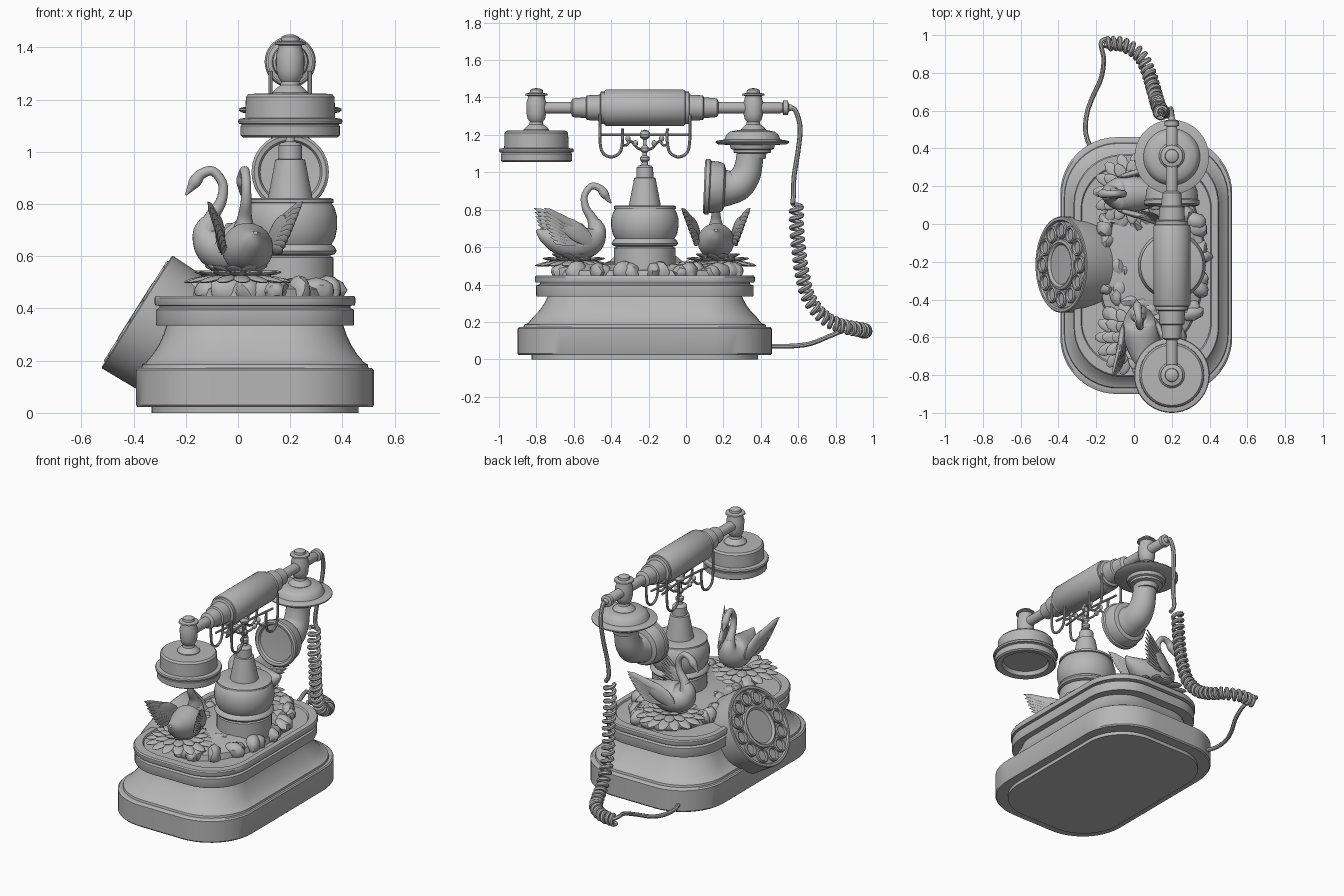
import bpy, bmesh, math, random
from mathutils import Vector, Matrix

random.seed(4)
GREY = bpy.data.materials.new("plain_grey")
GREY.diffuse_color = (0.47, 0.47, 0.47, 1)
HX, COLY = 0.2, -0.22          # handset / column centre


def finish(name, bm, matrix=Matrix()):
    bmesh.ops.remove_doubles(bm, verts=bm.verts, dist=1e-5)
    bmesh.ops.recalc_face_normals(bm, faces=bm.faces)
    me = bpy.data.meshes.new(name)
    bm.to_mesh(me)
    bm.free()
    me.materials.append(GREY)
    ob = bpy.data.objects.new(name, me)
    ob.matrix_world = matrix
    bpy.context.collection.objects.link(ob)
    return ob


def skin(bm, rings):
    """Bridge equal rings of points and cap both ends."""
    rows = [[bm.verts.new(p) for p in r] for r in rings]
    n = len(rows[0])
    for a, b in zip(rows, rows[1:]):
        for i in range(n):
            j = (i + 1) % n
            bm.faces.new((a[i], a[j], b[j], b[i]))
    bm.faces.new(rows[0])
    bm.faces.new(rows[-1])


def lathe(name, profile, origin=(0, 0, 0), axis=(0, 0, 1), n=48):
    bm = bmesh.new()
    ang = [2 * math.pi * i / n for i in range(n)]
    skin(bm, [[(r * math.cos(a), r * math.sin(a), z) for a in ang] for r, z in profile])
    rot = Vector((0, 0, 1)).rotation_difference(Vector(axis)).to_matrix().to_4x4()
    return finish(name, bm, Matrix.Translation(origin) @ rot)


def spline(pts, k=8):
    """Catmull-Rom samples through (x, y, z, radius) points."""
    p = [Vector(q) for q in pts]
    p = [2 * p[0] - p[1]] + p + [2 * p[-1] - p[-2]]
    out = []
    for a, b, c, d in zip(p, p[1:], p[2:], p[3:]):
        for i in range(k):
            t = i / k
            out.append(0.5 * (2 * b + (c - a) * t + (2 * a - 5 * b + 4 * c - d) * t * t
                              + (3 * b - a - 3 * c + d) * t ** 3))
    return out + [p[-2]]


def frames(pts):
    """Twist-free side vectors along a path."""
    res, u = [], None
    for i, q in enumerate(pts):
        t = (pts[min(i + 1, len(pts) - 1)] - pts[max(i - 1, 0)]).to_3d().normalized()
        u = t.orthogonal() if u is None else u - t * u.dot(t)
        u.normalize()
        res.append((u.copy(), t.cross(u)))
    return res


def sweep(bm, pts, n=10):
    ang = [2 * math.pi * i / n for i in range(n)]
    skin(bm, [[q.to_3d() + (u * math.cos(a) + v * math.sin(a)) * q[3] for a in ang]
              for q, (u, v) in zip(pts, frames(pts))])


def tube(name, pts, n=12, k=8, matrix=Matrix()):
    bm = bmesh.new()
    sweep(bm, spline(pts, k), n)
    return finish(name, bm, matrix)


def blade(bm, p, q, width, thick, up=(0, 0, 1), u=10, v=8):
    """Ellipsoid stretched from p to q: petals, feathers, bodies."""
    p, q = Vector(p), Vector(q)
    x = (q - p).normalized()
    y = Vector(up).cross(x).normalized()
    z = x.cross(y)
    s = ((q - p).length / 2, width / 2, thick / 2)
    m = Matrix([[x[i] * s[0], y[i] * s[1], z[i] * s[2], (p[i] + q[i]) / 2] for i in range(3)] + [[0, 0, 0, 1]])
    bmesh.ops.create_uvsphere(bm, u_segments=u, v_segments=v, radius=1, matrix=m)


# stepped, waisted plinth
def outline(sx, sy, z, hx=0.455, hy=0.68, r=0.3, k=12):
    pts = []
    for c, (ex, ey) in enumerate(((1, 1), (-1, 1), (-1, -1), (1, -1))):
        for i in range(k + 1):
            a = math.pi / 2 * (c + i / k)
            pts.append((0.065 + sx * (ex * (hx - r) + r * math.cos(a)),
                        COLY + sy * (ey * (hy - r) + r * math.sin(a)), z))
    return pts


bm = bmesh.new()
skin(bm, [outline(a, a + 0.02 * (a < 0.9), z) for a, z in (
    (0.87, 0), (0.87, 0.022), (0.99, 0.022), (1, 0.03), (1, 0.165), (0.985, 0.172), (0.955, 0.172),
    (0.95, 0.185), (0.915, 0.195), (0.86, 0.225), (0.81, 0.26), (0.77, 0.3), (0.745, 0.335),
    (0.83, 0.335), (0.835, 0.342), (0.835, 0.395), (0.805, 0.402), (0.805, 0.41), (0.84, 0.412),
    (0.845, 0.42), (0.845, 0.44), (0.835, 0.448), (0.76, 0.448), (0.75, 0.438))])
finish("base", bm)

# tilted rotary dial
DIAL, N = Vector((-0.388, -0.215, 0.388)), Vector((-0.845, 0, 0.534))
lathe("dial_housing", [(0.16, -0.33), (0.235, -0.23), (0.25, -0.19), (0.255, -0.004), (0.25, 0), (0.236, 0),
                       (0.23, -0.01), (0.135, -0.01), (0.132, 0.004), (0.118, 0.008), (0.11, 0.004),
                       (0.105, -0.004), (0, -0.004)], DIAL, N, 64)
side = Vector((0, 1, 0))
rise = N.cross(side)
for i in range(12):
    a = 2 * math.pi * i / 12
    c = DIAL + (side * math.cos(a) + rise * math.sin(a)) * 0.183
    lathe("finger_ring", [(0.046, -0.012), (0.046, 0.0), (0.041, 0.006), (0.034, 0.004),
                          (0.031, -0.008), (0, -0.008)], c, N, 20)

# rocky bed under the column and swans
bm = bmesh.new()
ang = [2 * math.pi * i / 40 for i in range(40)]
skin(bm, [[(0.09 + a * math.cos(t), -0.2 + (a + 0.2) * math.sin(t), z) for t in ang]
          for a, z in ((0.29, 0.435), (0.28, 0.475), (0.2, 0.51))])
finish("bed", bm)
bm = bmesh.new()
for i in range(64):
    a = i * 2.4
    f = 0.97 if i % 2 else random.uniform(0.45, 0.9)
    m = (Matrix.Translation((0.09 + 0.27 * f * math.cos(a), -0.2 + 0.47 * f * math.sin(a), 0.468))
         @ Matrix.Rotation(random.random() * 6, 4, 'Z')
         @ Matrix.Diagonal((random.uniform(0.05, 0.085), random.uniform(0.035, 0.055),
                            random.uniform(0.04, 0.06), 1)))
    geo = bmesh.ops.create_icosphere(bm, subdivisions=2, radius=1, matrix=m)
    for v in geo["verts"]:
        v.co += Vector([random.uniform(-0.005, 0.005) for _ in range(3)])
finish("rocks", bm)

# lily rosettes
for cx, cy in ((0.0, -0.6), (-0.01, 0.17)):
    bm = bmesh.new()
    for r0, r1, z0, z1, n in ((0.08, 0.21, 0.525, 0.5, 15), (0.05, 0.17, 0.53, 0.54, 12), (0.02, 0.12, 0.53, 0.565, 9)):
        for i in range(n):
            a = 2 * math.pi * (i + 0.5 * (n % 2)) / n
            d = Vector((math.cos(a), math.sin(a), 0))
            c = Vector((cx, cy, 0))
            blade(bm, c + d * r0 + Vector((0, 0, z0)), c + d * r1 + Vector((0, 0, z1)), 0.065, 0.02)
    finish("lily_petals", bm)

# swans, modelled facing +x
for cx, cy, heading in ((0.04, -0.6, 98), (0.0, 0.16, 180)):
    m = Matrix.Translation((cx, cy, 0)) @ Matrix.Rotation(math.radians(heading), 4, 'Z')
    tube("swan_body", [(-0.2, 0, 0.69, 0.008), (-0.15, 0, 0.66, 0.045), (-0.07, 0, 0.635, 0.08),
                       (0.02, 0, 0.63, 0.098), (0.09, 0, 0.645, 0.085), (0.125, 0, 0.69, 0.05),
                       (0.11, 0, 0.74, 0.029)], 20, 6, m)
    tube("swan_neck", [(0.12, 0, 0.69, 0.045), (0.1, 0, 0.75, 0.028), (0.065, 0, 0.81, 0.021),
                       (0.058, 0, 0.875, 0.018), (0.095, 0, 0.925, 0.018), (0.14, 0, 0.915, 0.02),
                       (0.165, 0, 0.885, 0.024), (0.182, 0, 0.86, 0.014), (0.2, 0, 0.835, 0.004)], 14, 6, m)
    bm = bmesh.new()
    for s in (-1, 1):
        blade(bm, (0.09, s * 0.085, 0.62), (-0.1, s * 0.135, 0.75), 0.035, 0.1, (0, 0, 1))
        for i in range(9):
            t = i / 8
            root = (0.06 - 0.04 * t, s * 0.09, 0.68 - 0.06 * t)
            tip = (-0.19 + 0.06 * t * t, s * (0.185 - 0.07 * t), 0.81 - 0.18 * t)
            blade(bm, root, tip, 0.045, 0.014, (0, s, 0.5), 8, 6)
    finish("swan_wings", bm, m)

# central column
lathe("column", [(0.165, 0.44), (0.165, 0.595), (0.15, 0.602), (0.17, 0.608), (0.178, 0.62), (0.17, 0.637),
                 (0.158, 0.645), (0.172, 0.67), (0.18, 0.71), (0.18, 0.75), (0.17, 0.785), (0.158, 0.803),
                 (0.166, 0.805), (0.166, 0.818), (0.155, 0.823), (0.085, 0.823), (0.083, 0.835), (0.057, 0.97),
                 (0.046, 0.972), (0.044, 1.025), (0.035, 1.035), (0.018, 1.04), (0.016, 1.055), (0.025, 1.065),
                 (0.025, 1.08), (0.012, 1.09), (0.012, 1.105), (0.022, 1.115), (0.022, 1.13), (0.01, 1.145),
                 (0.01, 1.175), (0.024, 1.185), (0.03, 1.203), (0.02, 1.222), (0, 1.228)], (HX, COLY, 0))

# cradle forks, bars and hanging beads
for s in (-1, 1):
    for e in (-1, 1):
        x = HX + s * 0.075
        loop = [(0.24, 1.31), (0.24, 1.17), (0.225, 1.105), (0.18, 1.082), (0.135, 1.105), (0.12, 1.16), (0.12, 1.235)]
        tube("cradle_fork", [(x, COLY + e * d, z, 0.008) for d, z in loop], 8, 6)
        tube("cradle_scroll", [(HX + s * f, COLY + e * d, z, 0.007) for f, d, z in (
            (0, 0.01, 1.12), (0.02, 0.04, 1.13), (0.045, 0.075, 1.165), (0.06, 0.1, 1.145), (0.075, 0.125, 1.15))], 8, 6)
        for d, z in ((0.05, 1.155), (0.09, 1.18)):
            bm = bmesh.new()
            blade(bm, (HX + s * 0.04 - 0.014, COLY + e * d, z), (HX + s * 0.04 + 0.014, COLY + e * d, z), 0.028, 0.034)
            finish("cradle_bead", bm)
    tube("cradle_bar", [(HX + s * 0.04, COLY - 0.24, 1.2, 0.007), (HX + s * 0.02, COLY, 1.2, 0.007),
                        (HX + s * 0.04, COLY + 0.24, 1.2, 0.007)], 8)

# handset bar with stepped ferrules
half = [(0.098, 0.205), (0.092, 0.215), (0.086, 0.217), (0.086, 0.235), (0.07, 0.24), (0.066, 0.31),
        (0.056, 0.315), (0.05, 0.385), (0.042, 0.39), (0.031, 0.395)]
lathe("handset", [(0.031, COLY - 0.6)] + [(r, COLY - y) for r, y in reversed(half)]
      + [(r, COLY + y) for r, y in half] + [(0.031, 0.5), (0.025, 0.515), (0.038, 0.52), (0.038, 0.545),
                                            (0.02, 0.55), (0.014, 0.57)], (HX, 0, 1.345), (0, 1, 0))
for y in (-0.8, 0.36):
    lathe("handset_post", [(0.07, 1.2), (0.068, 1.228), (0.055, 1.242), (0.038, 1.255), (0.035, 1.27),
                           (0.046, 1.285), (0.052, 1.31), (0.054, 1.37), (0.046, 1.395), (0.045, 1.408),
                           (0.06, 1.412), (0.058, 1.42), (0.036, 1.425), (0.034, 1.44), (0.018, 1.448),
                           (0, 1.45)], (HX, y, 0), n=32)

# earpiece
lathe("earpiece", [(0, 1.085), (0.135, 1.085), (0.145, 1.06), (0.18, 1.055), (0.19, 1.062), (0.19, 1.098),
                   (0.185, 1.105), (0.198, 1.108), (0.2, 1.118), (0.196, 1.126), (0.172, 1.13), (0.17, 1.21),
                   (0.16, 1.222), (0, 1.225)], (HX, -0.8, 0), n=64)

# mouthpiece dish, elbow and bell
lathe("mouthpiece_dish", [(0.07, 1.07), (0.075, 1.1), (0.1, 1.105), (0.1, 1.12), (0.115, 1.125), (0.12, 1.145),
                          (0.185, 1.15), (0.197, 1.158), (0.197, 1.165), (0.185, 1.17), (0.15, 1.175),
                          (0.14, 1.2), (0.12, 1.217), (0.08, 1.225), (0, 1.23)], (HX, 0.355, 0), n=64)
tube("mouthpiece_elbow", [(HX, 0.345, 1.12, 0.072), (HX, 0.337, 1.05, 0.073), (HX, 0.32, 0.985, 0.078),
                          (HX, 0.28, 0.935, 0.086), (HX, 0.225, 0.918, 0.095), (HX, 0.17, 0.918, 0.115)], 32)
lathe("mouthpiece_bell", [(0.1, -0.03), (0.125, -0.02), (0.135, 0), (0.14, 0.05), (0.148, 0.056), (0.148, 0.076),
                          (0.138, 0.084), (0.122, 0.08), (0.115, 0.066), (0, 0.06)],
      (HX, 0.18, 0.92), (0, -1, 0.04), 48)

# cord: straight lead, coil, lead back into the base
R = 0.013
tube("cord_top", [(0.2, 0.55, 1.345, R), (0.2, 0.585, 1.33, R), (0.195, 0.61, 1.24, R), (0.185, 0.6, 1.12, R),
                  (0.17, 0.578, 0.98, R), (0.16, 0.575, 0.88, R), (0.185, 0.57, 0.83, R)], 8)
core = spline([(0.145, 0.59, 0.83, R), (0.14, 0.592, 0.7, R), (0.14, 0.605, 0.57, R), (0.13, 0.622, 0.45, R),
               (0.12, 0.655, 0.33, R), (0.1, 0.725, 0.235, R), (0.075, 0.81, 0.185, R), (0.03, 0.895, 0.165, R),
               (-0.06, 0.95, 0.155, R), (-0.15, 0.955, 0.15, R)], 38)
coil = []
for i, (q, (u, v)) in enumerate(zip(core, frames(core))):
    a = 2 * math.pi * 27 * i / len(core)
    p = q.to_3d() + (u * math.cos(a) + v * math.sin(a)) * 0.029
    coil.append(Vector((*p, R)))
bm = bmesh.new()
sweep(bm, coil, 7)
finish("cord_coil", bm)
tube("cord_bottom", [(-0.15, 0.98, 0.165, R), (-0.175, 0.955, 0.18, R), (-0.16, 0.87, 0.165, R),
                     (-0.175, 0.77, 0.125, R), (-0.22, 0.67, 0.085, R), (-0.25, 0.58, 0.072, R),
                     (-0.255, 0.48, 0.07, R), (-0.22, 0.38, 0.07, R)], 8)

for ob in bpy.data.objects:
    ob.select_set(True)
bpy.context.view_layer.objects.active = bpy.data.objects["base"]
bpy.ops.object.shade_smooth_by_angle(angle=math.radians(35))
